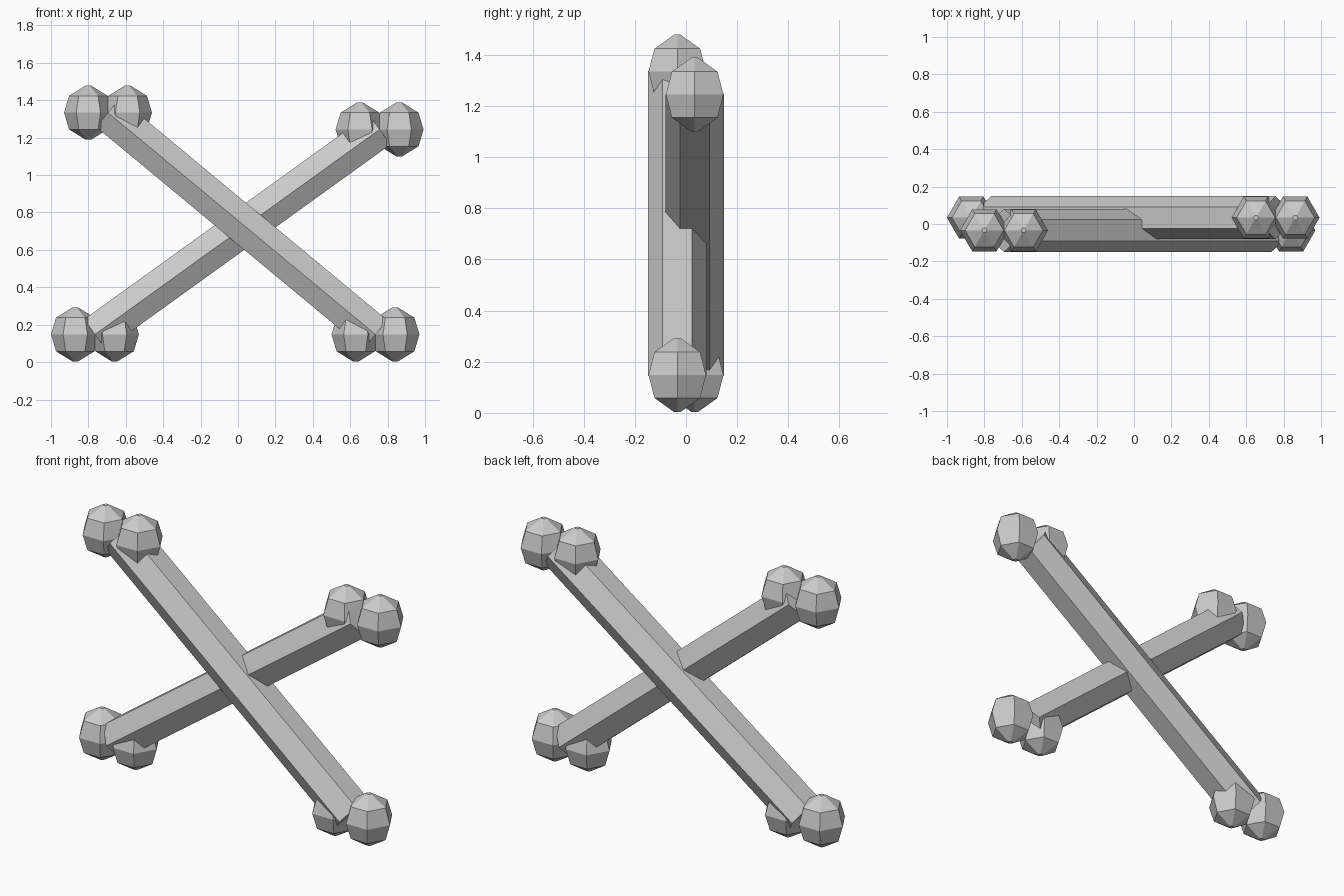
import bpy, bmesh, math
from mathutils import Vector

if "Cube" in bpy.data.objects:
    bpy.data.objects.remove(bpy.data.objects["Cube"])

# Half-profile of a six-sided knob: (radius, height)
KNOB = [(0.014, -0.145), (0.103, -0.09), (0.13, 0.0), (0.103, 0.09), (0.014, 0.145)]


def mesh_from_rings(name, rings):
    """Skin a list of equal-sided point rings and cap both ends."""
    bm = bmesh.new()
    loops = [[bm.verts.new(p) for p in ring] for ring in rings]
    n = len(loops[0])
    for a, b in zip(loops, loops[1:]):
        for i in range(n):
            j = (i + 1) % n
            bm.faces.new((a[i], a[j], b[j], b[i]))
    bm.faces.new(loops[0][::-1])
    bm.faces.new(loops[-1])
    bmesh.ops.recalc_face_normals(bm, faces=bm.faces)
    me = bpy.data.meshes.new(name)
    bm.to_mesh(me)
    bm.free()
    ob = bpy.data.objects.new(name, me)
    bpy.context.collection.objects.link(ob)
    return ob


def knob(name, centre):
    c = Vector(centre)
    rings = [[c + Vector((r * math.cos(k * math.pi / 3), r * math.sin(k * math.pi / 3), z))
              for k in range(6)] for r, z in KNOB]
    mesh_from_rings(name, rings)


def shaft(name, start, end, radius=0.115):
    # Hexagonal prism with ridges facing front and back
    a, b = Vector(start), Vector(end)
    fwd = Vector((0, 1, 0))
    side = (b - a).normalized().cross(fwd)
    ring = [fwd * radius * math.cos(k * math.pi / 3) + side * radius * math.sin(k * math.pi / 3)
            for k in range(6)]
    mesh_from_rings(name, [[p + v for v in ring] for p in (a, b)])


def bone(name, y, lower, upper, spread=0.105):
    ends = {"lower": lower, "upper": upper}
    shaft(name + "_shaft", (lower[0], y, lower[1]), (upper[0], y, upper[1]))
    for label, (x, z) in ends.items():
        for side, s in (("left", -1), ("right", 1)):
            knob(f"{name}_{label}_{side}_knob", (x + s * spread, y, z))


# Two crossed bones, one slightly in front of the other
bone("front_bone", -0.034, (0.735, 0.148), (-0.695, 1.334))
bone("back_bone", 0.034, (-0.765, 0.148), (0.757, 1.244))
